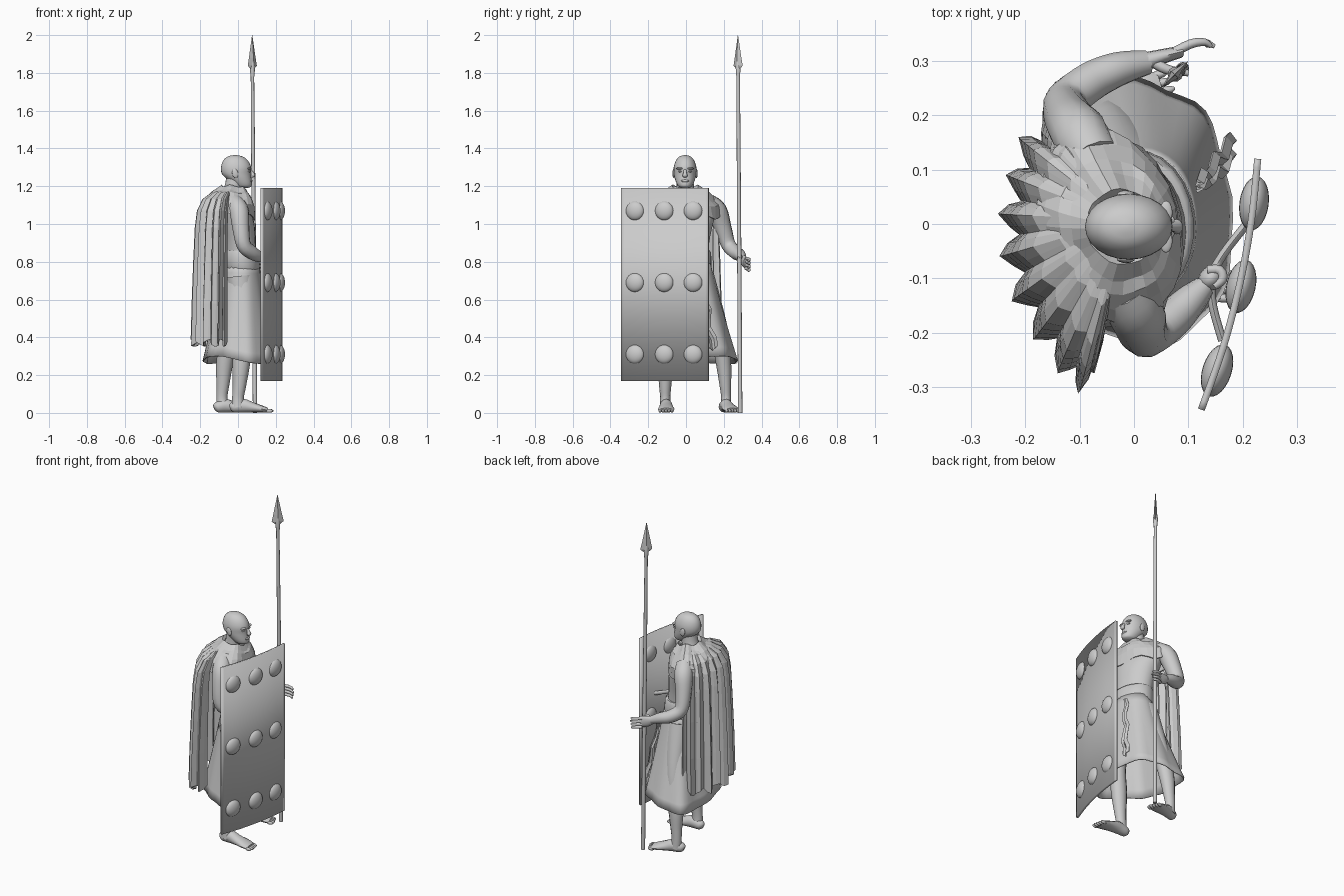
import bpy, math
from mathutils import Vector
from math import sin, cos, pi


def grid(name, rings, closed=True, caps=True, angle=60, thick=0):
    """Skin a list of equal-length point rings."""
    n = len(rings[0])
    verts = [tuple(p) for r in rings for p in r]
    faces = []
    for i in range(len(rings) - 1):
        for j in range(n if closed else n - 1):
            k = (j + 1) % n
            faces.append((i*n + j, i*n + k, (i+1)*n + k, (i+1)*n + j))
    if closed and caps:
        faces.append(tuple(reversed(range(n))))
        faces.append(tuple(range(len(verts) - n, len(verts))))
    me = bpy.data.meshes.new(name)
    me.from_pydata(verts, [], faces)
    ob = bpy.data.objects.new(name, me)
    bpy.context.collection.objects.link(ob)
    bpy.ops.object.select_all(action='DESELECT')
    bpy.context.view_layer.objects.active = ob
    ob.select_set(True)
    bpy.ops.object.mode_set(mode='EDIT')
    bpy.ops.mesh.select_all(action='SELECT')
    bpy.ops.mesh.normals_make_consistent()
    bpy.ops.object.mode_set(mode='OBJECT')
    if angle:
        bpy.ops.object.shade_smooth_by_angle(angle=math.radians(angle))
    if thick:
        m = ob.modifiers.new("thickness", 'SOLIDIFY')
        m.thickness, m.offset = thick, 0
    return ob


def spline(pts, steps=4, closed=False):
    """Catmull-Rom through points of any dimension."""
    out, n = [], len(pts)
    get = lambda i: pts[i % n] if closed else pts[max(0, min(n - 1, i))]
    for i in range(n if closed else n - 1):
        a, b, c, d = (get(i + k) for k in (-1, 0, 1, 2))
        for s in range(steps):
            t = s / steps
            out.append(tuple(.5*(2*q + (r-p)*t + (2*p-5*q+4*r-s_)*t*t + (3*q-p-3*r+s_)*t**3)
                             for p, q, r, s_ in zip(a, b, c, d)))
    return out if closed else out + [tuple(pts[-1])]


def stack(name, rows, n=24, yaw=0, steps=3, **kw):
    """Horizontal ellipses: rows of (cx, cy, z, rx, ry)."""
    rings = []
    for cx, cy, z, rx, ry in (spline(rows, steps) if steps else rows):
        ring = []
        for k in range(n):
            x, y = rx*cos(2*pi*k/n), ry*sin(2*pi*k/n)
            ring.append((cx + x*cos(yaw) - y*sin(yaw), cy + x*sin(yaw) + y*cos(yaw), z))
        rings.append(ring)
    return grid(name, rings, **kw)


def tube(name, pts, n=12, ref=(1, 0, 0), steps=4):
    """Limb along points (x, y, z, half width, half height)."""
    p = spline(pts, steps)
    rings = []
    for i, q in enumerate(p):
        c = Vector(q[:3])
        t = (Vector(p[min(i+1, len(p)-1)][:3]) - Vector(p[max(i-1, 0)][:3])).normalized()
        side = Vector(ref).cross(t).normalized()
        up = t.cross(side)
        rings.append([c + side*q[3]*cos(2*pi*k/n) + up*q[4]*sin(2*pi*k/n) for k in range(n)])
    return grid(name, rings)


def ball(name, loc, scale, rot=(0, 0, 0), seg=16):
    bpy.ops.mesh.primitive_uv_sphere_add(segments=seg, ring_count=seg//2, radius=1, location=loc, rotation=rot)
    ob = bpy.context.object
    ob.name, ob.scale = name, scale
    bpy.ops.object.shade_smooth()
    return ob


UP = (0, 0, 1)

# Head, face and neck
stack("head", [(-.015, -.005, 1.365, .006, .005), (-.015, -.005, 1.357, .04, .03), (-.013, -.005, 1.335, .066, .049),
               (-.01, -.005, 1.3, .08, .06), (-.008, -.005, 1.265, .077, .059), (.005, -.005, 1.24, .066, .054),
               (.02, -.005, 1.215, .054, .045), (.028, -.005, 1.198, .042, .034), (.03, -.005, 1.19, .02, .016)])
tube("neck", [(-.04, -.002, 1.12, .062, .058), (-.025, -.004, 1.19, .047, .047), (-.015, -.005, 1.26, .045, .045)], 16)
tube("nose", [(.064, -.005, 1.29, .007, .005), (.076, -.005, 1.268, .01, .009), (.079, -.005, 1.257, .014, .011),
              (.072, -.005, 1.25, .01, .005)])
ball("lips", (.068, -.005, 1.228), (.009, .021, .007))
for s in (-1, 1):
    ball("brow", (.059, -.005 + s*.026, 1.294), (.012, .022, .006))
    ball("eye", (.058, -.005 + s*.025, 1.279), (.009, .012, .006))
    ball("ear", (-.015, -.005 + s*.06, 1.268), (.016, .007, .025), (0, -.2, 0))

# Torso and belt
YAW = .29
stack("torso", [(.015, 0, .78, .085, .12), (.003, 0, .9, .088, .125), (-.015, 0, 1, .1, .145),
                (-.035, 0, 1.08, .092, .165), (-.045, 0, 1.13, .075, .13), (-.035, 0, 1.17, .055, .075)], yaw=.2)
stack("belt", [(.018, 0, .755, .094, .13), (.015, 0, .765, .1, .136), (.012, 0, .845, .098, .134),
               (.01, 0, .86, .09, .127)], steps=0, yaw=.1)

# Skirt flaring from the waist to an uneven hem
hem = spline([(.18, -.03), (.16, .13), (.11, .22), (0, .265), (-.14, .255), (-.172, .14), (-.18, 0),
              (-.155, -.11), (-.08, -.18), (.02, -.22), (.1, -.2), (.16, -.12)], 4, True)
rings = []
for i in range(11):
    t = i / 10
    ring = []
    for hx, hy in hem:
        a = math.atan2(hy/.235, (hx)/.17)
        wx, wy = .018 + .092*cos(a), .128*sin(a)
        f = t**1.1
        k = 1 + .022*t*sin(9*a)
        ring.append(((wx + (hx-wx)*f)*k, (wy + (hy-wy)*f)*k, .79 - .51*t + .02*t*sin(a*2)))
    rings.append(ring)
grid("skirt", rings, caps=False, thick=.006)

# Cascading fold on the front of the skirt
rings = []
for i in range(9):
    t = i / 8
    w = .02 + .035*t
    c = (.115 + .06*t, .07 + .065*t + .012*sin(i*1.9))
    rings.append([(c[0] + .012*(k % 2), c[1] + w*(k/4 - .5), .75 - .42*t + .05*t*abs(k/4 - .5)) for k in range(5)])
grid("skirt_fold", rings, closed=False, angle=0, thick=.006)

# Legs and feet
tube("right_leg", [(.01, -.08, .72, .07, .075), (.035, -.1, .45, .05, .05), (.018, -.108, .27, .043, .047),
                   (.008, -.11, .15, .033, .036), (0, -.11, .08, .027, .031), (0, -.11, .03, .03, .035)])
tube("left_leg", [(-.01, .08, .72, .07, .075), (-.04, .17, .45, .05, .05), (-.07, .198, .27, .041, .045),
                  (-.08, .208, .15, .031, .034), (-.085, .212, .08, .026, .029), (-.08, .21, .03, .03, .034)])


def foot(name, heel, toe):
    h, t = Vector(heel), Vector(toe)
    d = t - h
    side = Vector((-d.y, d.x)).normalized()
    rows = [(0, .025, .012, .015), (.07, .03, .027, .028), (.3, .038, .032, .036), (.5, .03, .037, .028),
            (.75, .02, .044, .018), (.88, .014, .038, .012)]
    tube(name, [(*(h + d*f), z, w, r) for f, z, w, r in rows], ref=UP)
    for k in range(5):
        p = h + d*(.93 - .015*abs(k - 1)) + side*(k - 2)*.016
        ball(name + "_toe", (p.x, p.y, .011), (.02, .0085, .01), (0, 0, math.atan2(d.y, d.x)), 10)


foot("right_foot", (-.042, -.105), (.185, -.105))
foot("left_foot", (-.125, .195), (.075, .25))

# Left arm, reaching out to the spear
tube("left_arm", [(-.075, .12, 1.11, .05, .05), (-.1, .165, 1.07, .053, .053), (-.12, .195, .98, .045, .047),
                  (-.125, .225, .89, .038, .04), (-.08, .262, .85, .037, .037), (-.03, .285, .835, .032, .032),
                  (.025, .298, .815, .021, .023)], ref=(.6, -.8, .3))
tube("left_palm", [(.015, .297, .817, .018, .022), (.05, .308, .803, .014, .032), (.085, .317, .795, .011, .033)], ref=UP)
for k in range(4):
    z = .818 - k*.018
    tube("left_finger", [(.075, .317, z, .009, .009), (.105, .332, z - .003, .0085, .0085),
                         (.13, .335, z - .009, .007, .007), (.148 - .006*abs(k-1), .327, z - .014, .004, .004)],
         8, UP, 3)
tube("left_thumb", [(.035, .3, .82, .011, .011), (.06, .285, .825, .009, .009), (.1, .278, .82, .006, .006)], 8, UP)

# Right arm, gripping the shield strap
tube("right_arm", [(-.02, -.12, 1.11, .05, .05), (.005, -.165, 1.07, .052, .052), (.015, -.195, .98, .045, .046),
                   (.03, -.205, .89, .038, .04), (.07, -.175, .85, .036, .037), (.105, -.14, .83, .03, .031),
                   (.13, -.115, .82, .021, .023)], ref=(.7, .7, .3))
ball("right_fist", (.142, -.1, .815), (.026, .022, .036), (0, 0, .8))
for k in range(4):
    z = .84 - k*.017
    tube("right_finger", [(.135, -.085, z, .009, .009), (.158, -.085, z, .009, .009), (.163, -.102, z, .009, .009),
                          (.148, -.115, z, .007, .007)], 8, UP, 3)

# Collar draped over the shoulders
rings = []
for cx, z, rx, ry, amp in ((-.022, 1.185, .056, .06, 0), (-.022, 1.2, .065, .07, .006), (-.03, 1.175, .085, .1, .01),
                           (-.035, 1.165, .1, .125, .006), (-.04, 1.135, .115, .155, .012),
                           (-.045, 1.11, .125, .18, .006), (-.05, 1.05, .128, .19, .014)):
    ring = []
    for k in range(28):
        a = 2*pi*k/28
        e = 1 + amp*6*sin(7*a + z*40)*.5
        x, y = rx*e*cos(a), ry*e*sin(a)
        ring.append((cx + x*cos(YAW) - y*sin(YAW), x*sin(YAW) + y*cos(YAW) - .005, z - .02*max(0, cos(a)) + amp*sin(5*a)))
    rings.append(ring)
grid("collar_drape", rings, caps=False, angle=0, thick=.006)

# Pleated cape hanging down the back
edge = spline([(-.1, .17), (-.18, .165), (-.215, .08), (-.228, -.02), (-.205, -.13), (-.15, -.225), (-.095, -.29),
               (-.065, -.235)], 6)
rings = []
for t, z, amp in ((.1, 1.18, 0), (.4, 1.165, .004), (.68, 1.13, .008), (.84, 1.07, .012), (.9, .98, .014),
                  (.94, .8, .016), (.98, .58, .018), (1, .37, .02)):
    ring = []
    for k, (hx, hy) in enumerate(edge):
        a = math.atan2(hy + .03, hx + .02)
        wx, wy = -.02 + .05*cos(a), .05*sin(a)
        o = amp*(1, -.1, -1, .2)[k % 4]
        x = wx + (hx - wx)*t + o*cos(a)
        y = wy + (hy - wy)*t + o*sin(a)
        ring.append((x, y, z + (.02*sin(k*.9) if z < .4 else 0)))
    rings.append(ring)
grid("cape", rings, closed=False, angle=0, thick=.008)

# Curved tall shield with nine bosses
arc = spline([(.124, -.342), (.165, -.225), (.195, -.11), (.216, .005), (.228, .12)], 5)
grid("shield", [[(x, y, z) for x, y in arc] for z in (.17, 1.19)], closed=False, angle=30, thick=.013)
for i, yaw in ((5, -.31), (10, -.22), (16, -.14)):
    for z in (.31, .69, 1.07):
        x, y = arc[i]
        y += -.045 if i == 5 else (-.005 if i == 10 else .008)
        x += -.014 if i == 5 else 0
        ball("shield_boss", (x + .002, y, z), (.027, .05, .05), (0, 0, yaw), 24)
tube("shield_strap", [(.163, -.215, .815, .008, .012), (.145, -.15, .815, .008, .012), (.143, -.1, .815, .009, .012),
                      (.165, -.055, .815, .008, .012), (.212, .005, .815, .008, .012)], 8, UP)

# Spear with a flat diamond head
tube("spear_shaft", [(.09, .287, 0, .0115, .0115), (.083, .281, 1, .011, .011), (.076, .276, 1.84, .009, .009)], 12)
stack("spear_socket", [(.077, .276, 1.78, .01, .01), (.076, .276, 1.83, .014, .014), (.075, .275, 1.86, .01, .01)], 10, steps=0)
stack("spear_head", [(.076, .276, 1.82, .012, .008), (.076, .276, 1.838, .034, .01), (.0755, .2755, 1.88, .025, .009),
                     (.075, .275, 2.0, .001, .001)], 4, yaw=pi/4, steps=0, angle=0)
